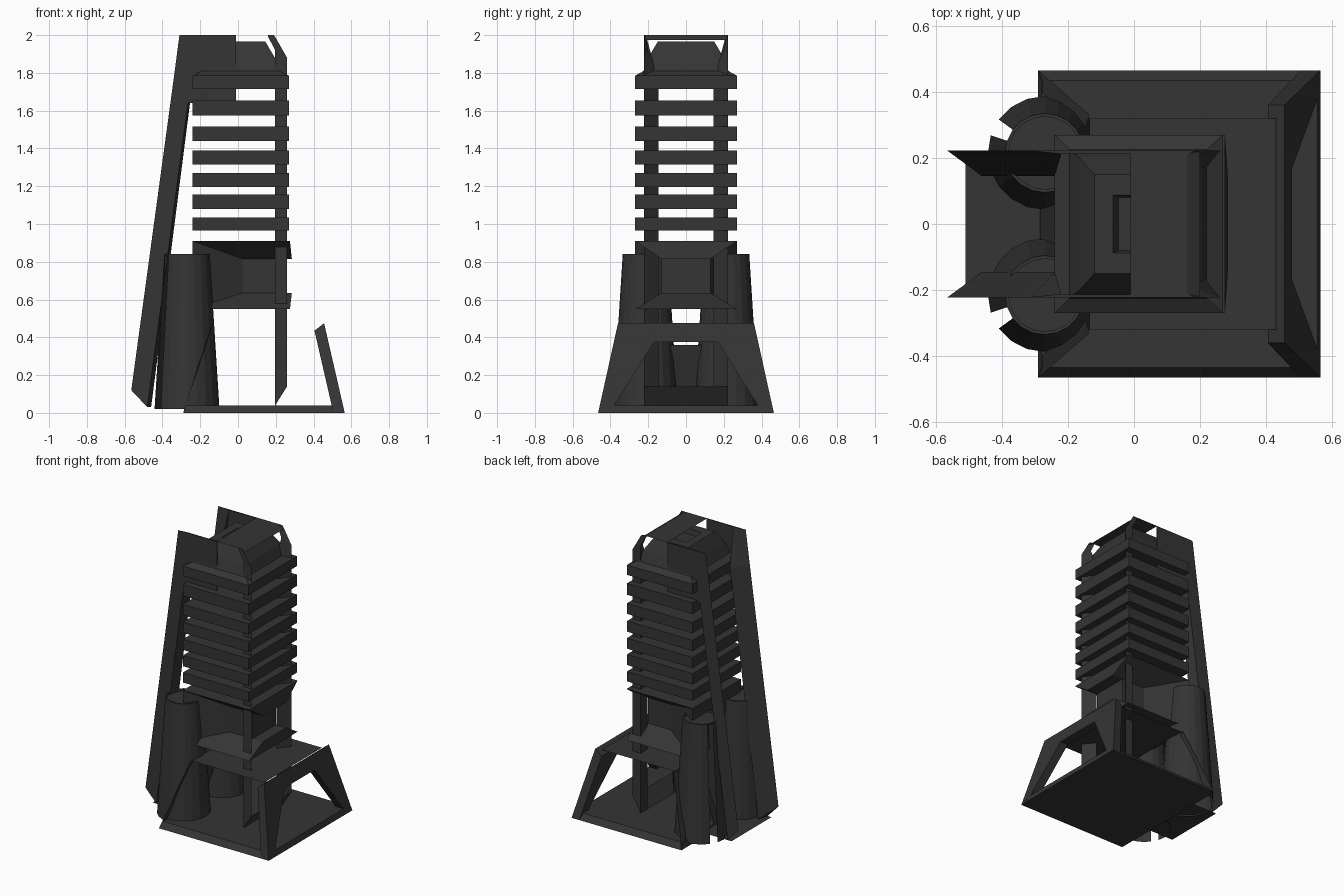
import bpy, math

if "Cube" in bpy.data.objects:
    bpy.data.objects.remove(bpy.data.objects["Cube"])

mat = bpy.data.materials.new("dark_metal")
mat.diffuse_color = (0.035, 0.035, 0.035, 1)
mat.use_nodes = True
mat.node_tree.nodes["Principled BSDF"].inputs["Base Color"].default_value = mat.diffuse_color


def mesh(name, verts, faces):
    me = bpy.data.meshes.new(name)
    me.from_pydata(verts, [], faces)
    me.materials.append(mat)
    ob = bpy.data.objects.new(name, me)
    bpy.context.collection.objects.link(ob)
    return ob


def prism(name, pts, y0, y1):
    """Extrude an x-z profile along y."""
    n = len(pts)
    v = [(x, y0, z) for x, z in pts] + [(x, y1, z) for x, z in pts]
    f = [tuple(range(n)), tuple(range(2 * n - 1, n - 1, -1))]
    f += [(i, i + n, (i + 1) % n + n, (i + 1) % n) for i in range(n)]
    return mesh(name, v, f)


def rings(name, secs):
    """Loft sections with equal point counts and cap both ends."""
    n = len(secs[0])
    v = [p for s in secs for p in s]
    f = [tuple(reversed(range(n))), tuple(range(len(v) - n, len(v)))]
    for k in range(len(secs) - 1):
        a = n * k
        f += [(a + i, a + (i + 1) % n, a + n + (i + 1) % n, a + n + i) for i in range(n)]
    return mesh(name, v, f)


def rect(x0, x1, y, z):
    return [(x0, -y, z), (x1, -y, z), (x1, y, z), (x0, y, z)]


def rect_yz(x, y, z0, z1):
    return [(x, -y, z0), (x, y, z0), (x, y, z1), (x, -y, z1)]


def sheet(name, x0, x1, y, z, z1=None):
    z1 = z if z1 is None else z1
    return mesh(name, [(x0, -y, z), (x1, -y, z1), (x1, y, z1), (x0, y, z)], [(0, 1, 2, 3)])


# Base plate with bevelled edge
rings("base_plate", [rect(-.29, .565, .465, 0), rect(-.28, .555, .435, .04)])


# Leaning open frame at the right end of the base
def lean(t, top):
    outer = [(-.465, 0), (-.36, top), (.36, top), (.465, 0)]
    inner = [(-.38, .04), (-.17, .375), (.17, .375), (.38, .04)]
    return [(.565 - .23 * z - t, y, z) for y, z in outer + inner]


band = [(0, 1, 5, 4), (1, 2, 6, 5), (2, 3, 7, 6)]
fr = band + [tuple(8 + i for i in reversed(q)) for q in band]
fr += [(a, a + 8, b + 8, b) for a, b in
       ((0, 1), (1, 2), (2, 3), (3, 7), (7, 6), (6, 5), (5, 4), (4, 0))]
mesh("base_end_frame", lean(0, .475) + lean(.06, .435), fr)

# Thin deck over the base, thin back struts and back wall
sheet("base_deck", -.135, .43, .32, .46)
sheet("base_back_wall", -.285, -.2, .1, .04, .36)
for s, side in ((1, "rear"), (-1, "front")):
    mesh("base_strut_" + side,
         [(-.29, s * .465, 0), (-.135, s * .33, .465), (-.15, s * .28, .44), (-.28, s * .40, .03)],
         [(0, 1, 2, 3)])

# Tapered boosters with a slot
N = 20
for s, side in ((1, "rear"), (-1, "front")):
    v, f = [], []
    for r, z in ((.172, .02), (.12, .84), (.11, .84), (.11, .825)):
        v += [(-.27 + r * math.cos(math.tau * i / N),
               s * (.215 + r * math.sin(math.tau * i / N)), z) for i in range(N)]
    for k in range(3):
        for i in range(N):
            if k == 0 and i == 8:
                continue
            j = (i + 1) % N
            f.append((k * N + i, k * N + j, (k + 1) * N + j, (k + 1) * N + i))
    f.append(tuple(range(3 * N, 4 * N)))
    mesh("booster_" + side, v, f)

# Three-sided slanted legs and upright posts, with upper side plates
for s, side in ((1, "rear"), (-1, "front")):
    o, i = s * .222, s * .145
    rings("slanted_leg_" + side, [
        [(-.565, o, .12), (-.48, o, .03), (-.46, i, .03)],
        [(-.343, o, 1.75), (-.25, o, 1.75), (-.24, i, 1.75)],
        [(-.31, o, 2), (-.22, o, 2), (-.22, s * .212, 2)]])
    prism("upper_side_plate_" + side,
          [(-.27, 1.64), (-.01, 1.64), (-.01, 1.88), (-.01, 2), (-.23, 2)], s * .214, o)
    rings("upright_post_" + side, [
        [(.26, o, .14), (.197, o, .04), (.197, i, .04)],
        [(.26, o, 1.8), (.197, o, 1.8), (.197, i, 1.8)],
        [(.26, o, 1.88), (.197, o, 1.92), (.197, s * .2, 1.92)],
        [(.20, o, 1.985), (.16, o, 1.99), (.16, s * .212, 1.99)],
        [(.19, o, 2), (.16, o, 2), (.16, s * .212, 2)]])

# Thin cross sheets joining the two sides
sheet("top_sheet", -.01, .16, .222, 2)
sheet("top_sheet_lip", .16, .2, .222, 2, 1.975)
sheet("bottom_sheet", -.51, .2, .222, .03)
sheet("post_foot_sheet", .197, .26, .222, .04, .14)

# Stack of cooling slats
for i, (z0, z1) in enumerate([(.965, 1.035), (1.08, 1.155), (1.195, 1.27), (1.315, 1.39),
                              (1.44, 1.515), (1.575, 1.655), (1.715, 1.785)]):
    rings("slat_%d" % (i + 1), [rect(-.24, .27, .27, z0), rect(-.24, .27, .27, z1)])

# Stepped hood with a recessed vent
rings("hood", [rect(-.24, .27, .27, 1.785), rect(-.195, .22, .225, 1.81),
               rect(-.165, .195, .2, 1.88), rect(-.12, .145, .15, 1.965),
               rect(-.063, .09, .088, 1.965), rect(-.047, .075, .08, 1.93)])

# Core below the slats: waist, rear flare and two collars
rings("core_waist", [rect_yz(.205, .13, .635, .815), rect_yz(.025, .13, .635, .815),
                     rect_yz(-.24, .27, .55, .91)])
rings("upper_collar", [rect(.025, .285, .13, .815), rect(-.24, .275, .27, .91)])
rings("lower_collar", [rect(-.24, .275, .27, .55), rect(.025, .285, .13, .635)])

# Consistent outward normals
for ob in bpy.context.collection.objects:
    bpy.context.view_layer.objects.active = ob
    bpy.ops.object.mode_set(mode='EDIT')
    bpy.ops.mesh.select_all(action='SELECT')
    bpy.ops.mesh.normals_make_consistent(inside=False)
    bpy.ops.object.mode_set(mode='OBJECT')
